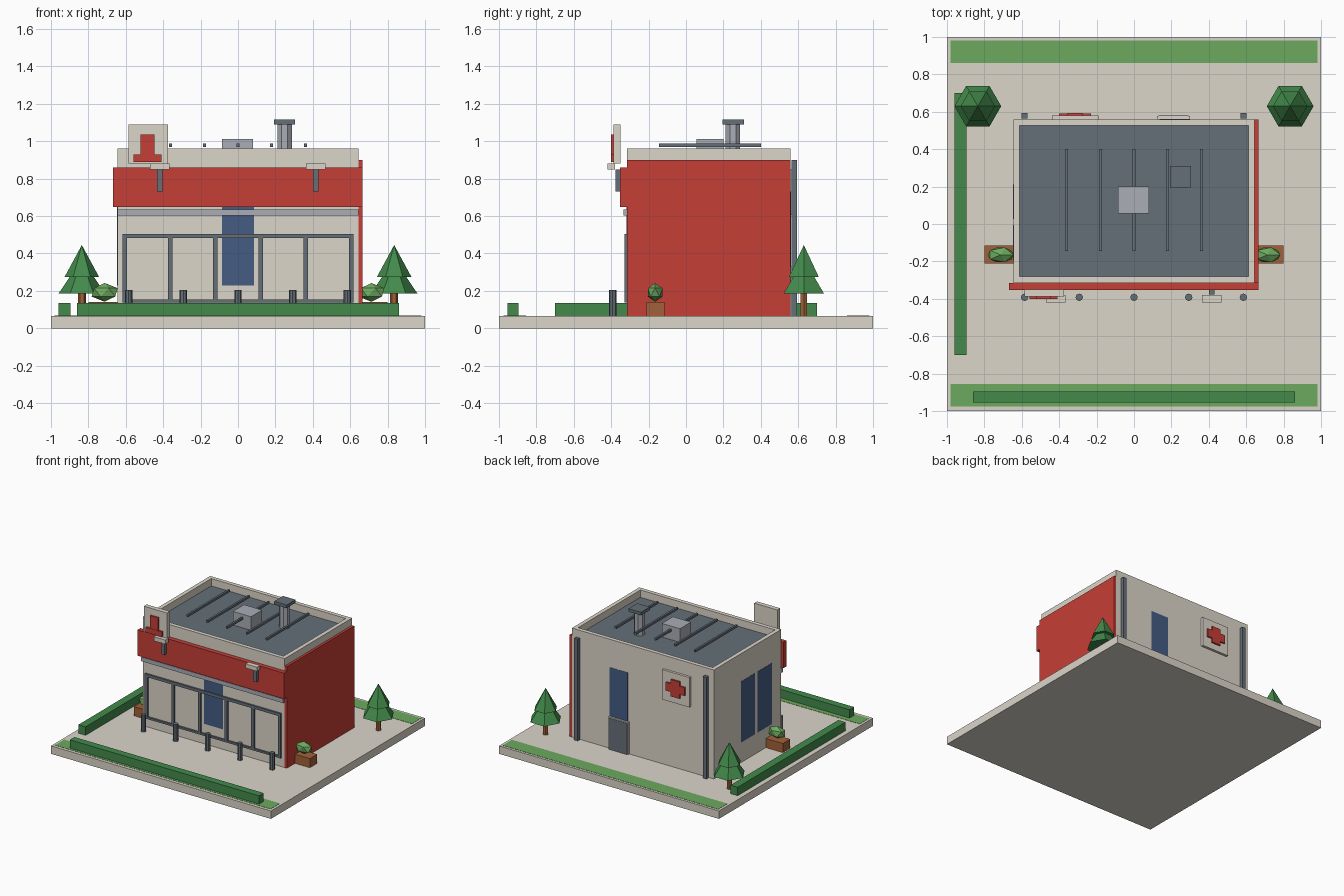
import bpy, bmesh
from mathutils import Matrix

cube = bpy.data.objects.get("Cube")
if cube:
    bpy.data.objects.remove(cube, do_unlink=True)


def lin(v):
    v /= 255
    return v / 12.92 if v <= 0.04045 else ((v + 0.055) / 1.055) ** 2.4


def material(name, *rgb):
    m = bpy.data.materials.new(name)
    m.use_nodes = True
    col = (*[lin(c) for c in rgb], 1)
    m.diffuse_color = col
    m.node_tree.nodes["Principled BSDF"].inputs["Base Color"].default_value = col
    return m


BEIGE = material("beige plaster", 220, 214, 202)
RED = material("red panel", 198, 62, 55)
SLATE = material("slate metal", 102, 112, 121)
SILVER = material("light metal", 170, 173, 182)
BLUE = material("blue glass", 69, 92, 132)
GREEN = material("dark foliage", 67, 138, 75)
LAWN = material("lawn green", 109, 170, 95)
BROWN = material("brown wood", 162, 97, 57)


def finish(name, bm, *mats):
    me = bpy.data.meshes.new(name)
    bm.to_mesh(me)
    bm.free()
    for m in mats:
        me.materials.append(m)
    ob = bpy.data.objects.new(name, me)
    bpy.context.collection.objects.link(ob)
    return ob


def box_mesh(x, y, z):
    bm = bmesh.new()
    bmesh.ops.create_cube(bm, size=1)
    for v in bm.verts:
        for i, span in enumerate((x, y, z)):
            v.co[i] = span[0] if v.co[i] < 0 else span[1]
    return bm


def box(name, x, y, z, mat):
    return finish(name, box_mesh(x, y, z), mat)


def cone(name, x, y, z, r1, r2, sides, mat, turn=0):
    bm = bmesh.new()
    place = Matrix.Translation((x, y, sum(z) / 2)) @ Matrix.Rotation(turn, 4, "Z")
    bmesh.ops.create_cone(bm, cap_ends=True, segments=sides, radius1=r1, radius2=r2,
                          depth=z[1] - z[0], matrix=place)
    # Hexagons point a corner along x
    if sides == 6:
        bmesh.ops.rotate(bm, verts=bm.verts, cent=(x, y, 0), matrix=Matrix.Rotation(1.5708, 3, "Z"))
    return finish(name, bm, mat)


G = 0.065            # ground level
FRONT, BACK, SIDE = -0.315, 0.56, 0.645
THIN = 0.002         # flush painted plates

# Ground slab, lawns and hedges
box("ground_slab", (-1, 1), (-1, 1), (0, G), BEIGE)
box("front_lawn", (-.98, .98), (-.975, -.855), (G, G + THIN), LAWN)
box("back_lawn", (-.98, .98), (.86, .98), (G, G + THIN), LAWN)
box("front_hedge", (-.86, .86), (-.955, -.895), (G, .135), GREEN)
box("side_hedge", (-.96, -.895), (-.7, .7), (G, .135), GREEN)

# Building shell: sunken roof inside a parapet
bm = box_mesh((-SIDE, SIDE), (FRONT, BACK), (G, .96))
top = max(bm.faces, key=lambda f: f.calc_center_median().z)
bmesh.ops.inset_region(bm, faces=[top], thickness=.033, use_even_offset=True)
roof = bmesh.ops.extrude_discrete_faces(bm, faces=[top])["faces"][0]
for v in roof.verts:
    v.co.z = .9
roof.material_index = 1
finish("building_shell", bm, BEIGE, SLATE)

# Red side cladding and front fascia
box("red_side_wall", (SIDE, .665), (FRONT, BACK), (G, .9), RED)
box("red_fascia", (-.667, .665), (-.352, FRONT), (.648, .86), RED)
box("front_ledge", (-SIDE, SIDE), (-.335, FRONT), (.602, .636), SILVER)

# Windows
box("front_window", (-.085, .085), (FRONT - THIN, FRONT), (.23, .73), BLUE)
box("back_window", (.137, .3), (BACK, BACK + THIN), (.25, .73), BLUE)
for i, y in enumerate(((.026, .21), (-.195, -.005))):
    box(f"side_window_{i}", (-SIDE - THIN, -SIDE), y, (.23, .73), BLUE)

# Front frame of rails and posts
for name, z in (("frame_top_rail", (.482, .505)), ("frame_bottom_rail", (.138, .154))):
    box(name, (-.618, .618), (-.33, FRONT), z, SLATE)
for i in range(6):
    x = -.605 + i * .242
    box(f"frame_post_{i}", (x - .012, x + .012), (-.33, FRONT), (.138, .5), SLATE)

# Bollards
for i in range(5):
    cone(f"bollard_{i}", -.585 + i * .2925, -.392, (G, .205), .02, .02, 8, SLATE)

# Front sign with a stepped red emblem
box("front_sign", (-.585, -.375), (-.387, -.35), (.88, 1.09), BEIGE)
box("sign_emblem_upright", (-.52, -.447), (-.4, -.387), (.93, 1.035), RED)
box("sign_emblem_base", (-.558, -.41), (-.402, -.387), (.888, .93), RED)

# Fascia lamps
for side, x in (("right", -.418), ("left", .416)):
    box(f"{side}_lamp_bracket", (x - .015, x + .015), (-.376, -.352), (.732, .85), SLATE)
    box(f"{side}_lamp_head", (x - .052, x + .052), (-.42, -.38), (.848, .882), BEIGE)

# Roof equipment
for i in range(5):
    x = -.36 + i * .18
    box(f"roof_beam_{i}", (x - .008, x + .008), (-.145, .4), (.97, .988), SLATE)
box("roof_vent", (-.085, .08), (.055, .2), (.9, 1.012), SILVER)
cone("chimney", .249, .25, (.9, 1.09), .042, .042, 8, SILVER, .3927)
box("chimney_cap", (.192, .306), (.195, .31), (1.09, 1.115), SLATE)

# Back wall: pipes, door and cross sign
for side, x in (("right", -.585), ("left", .585)):
    box(f"{side}_drain_pipe", (x - .016, x + .016), (BACK + .004, .593), (G, .9), SLATE)
box("back_door_frame", (.122, .3), (BACK, .577), (G, .33), BEIGE)
box("back_door", (.13, .292), (.577, .58), (G, .322), SLATE)
box("cross_board", (-.438, -.19), (BACK, .58), (.605, .85), BEIGE)
box("cross_bar", (-.4, -.23), (.58, .592), (.693, .762), RED)
box("cross_upright", (-.355, -.275), (.58, .593), (.658, .797), RED)

# Planters with faceted bushes, and hexagonal trees
for side, s in (("left", 1), ("right", -1)):
    xs = sorted((s * SIDE, s * .8))
    box(f"{side}_planter", xs, (-.21, -.115), (G, .14), BROWN)
    bm = bmesh.new()
    bmesh.ops.create_icosphere(bm, subdivisions=1, radius=1,
                               matrix=Matrix.Translation((s * .713, -.165, .192)) @ Matrix.Diagonal((.078, .046, .05, 1)))
    finish(f"{side}_bush", bm, LAWN)
    tx, ty = s * .835, .63
    cone(f"{side}_tree_trunk", tx, ty, (G, .2), .021, .021, 6, BROWN)
    cone(f"{side}_tree_lower", tx, ty, (.185, .37), .125, 0, 6, GREEN)
    cone(f"{side}_tree_upper", tx, ty, (.275, .445), .092, 0, 6, GREEN)
